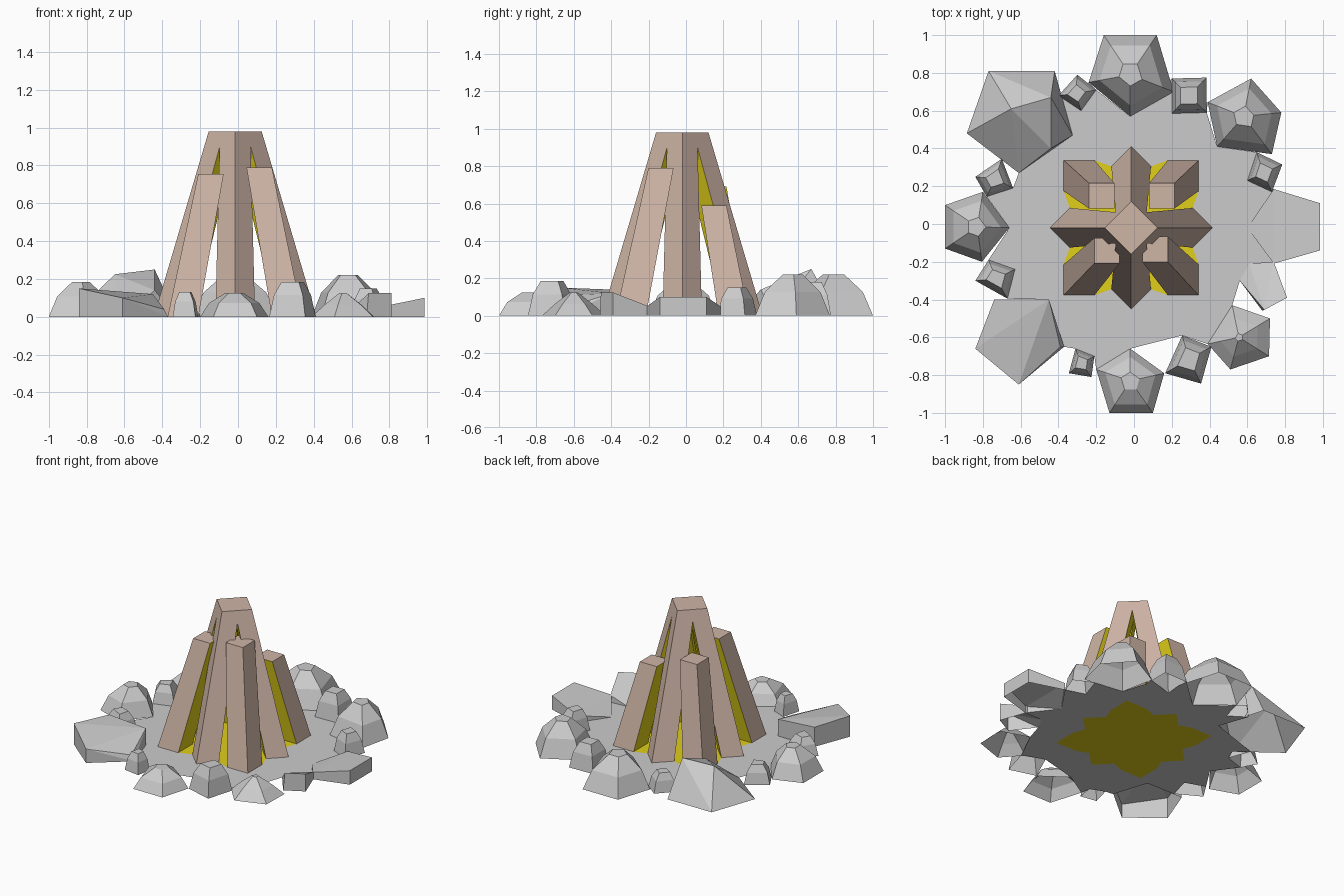
import bpy, bmesh, math

if "Cube" in bpy.data.objects:
    bpy.data.objects.remove(bpy.data.objects["Cube"])


def material(name, rgb):
    m = bpy.data.materials.new(name)
    m.diffuse_color = (*rgb, 1)
    m.use_nodes = True
    m.node_tree.nodes["Principled BSDF"].inputs["Base Color"].default_value = m.diffuse_color
    return m


WOOD = material("wood", (0.62, 0.46, 0.38))
EMBER = material("ember", (0.75, 0.62, 0.01))


def finish(name, bm, mats=()):
    me = bpy.data.meshes.new(name)
    bm.to_mesh(me)
    bm.free()
    for m in mats:
        me.materials.append(m)
    bpy.context.collection.objects.link(bpy.data.objects.new(name, me))


def hull(name, pts):
    """Faceted stone, open underneath."""
    bm = bmesh.new()
    for p in pts:
        bm.verts.new(p)
    res = bmesh.ops.convex_hull(bm, input=bm.verts[:])
    bmesh.ops.delete(bm, geom=[v for v in bm.verts if not v.link_faces], context='VERTS')
    bmesh.ops.dissolve_limit(bm, angle_limit=math.radians(3), verts=bm.verts[:], edges=bm.edges[:])
    bmesh.ops.recalc_face_normals(bm, faces=bm.faces[:])
    under = [f for f in bm.faces if all(v.co.z < 1e-4 for v in f.verts)]
    bmesh.ops.delete(bm, geom=under, context='FACES')
    finish(name, bm)


rim = []  # stone base corners that shape the ground


def dome(name, c, h, base, top=0.27, mid=0.74, midz=0.58):
    rim.extend(base)
    pts = []
    for s, z in ((1, 0), (mid, midz * h), (top, h)):
        pts += [(c[0] + (x - c[0]) * s, c[1] + (y - c[1]) * s, z) for x, y in base]
    hull(name, pts)


def slab(name, base, upper):
    rim.extend(base)
    hull(name, [(x, y, 0) for x, y in base] + upper)


# Large domed stones
dome("stone_back", (-.02, .79), .22, [(-.16, 1), (.12, 1), (.21, .7), (-.02, .57), (-.24, .75)])
dome("stone_back_right", (.58, .57), .22, [(.62, .77), (.78, .59), (.73, .37), (.44, .41), (.39, .645)])
dome("stone_left", (-.83, -.015), .185, [(-1, .1), (-.8, .17), (-.66, -.02), (-.805, -.2), (-1, -.13)])
dome("stone_front", (-.02, -.83), .125, [(-.13, -1), (.1, -1), (.16, -.79), (-.02, -.66), (-.2, -.77)])
dome("stone_front_right", (.555, -.6), .125,
     [(.52, -.43), (.72, -.5), (.715, -.7), (.51, -.77), (.39, -.635)], top=.12, mid=.6, midz=.5)

# Small four-sided stones
small = [
    ((.29, .68), .18, [(.2, .77), (.385, .775), (.385, .59), (.2, .585)]),
    ((-.31, .69), .13, [(-.3, .79), (-.2, .71), (-.28, .6), (-.4, .68)]),
    ((-.735, .24), .13, [(-.7, .345), (-.64, .19), (-.78, .145), (-.84, .25)]),
    ((-.73, -.29), .13, [(-.77, -.19), (-.63, -.24), (-.67, -.395), (-.84, -.3)]),
    ((-.28, -.735), .13, [(-.31, -.66), (-.21, -.7), (-.225, -.81), (-.345, -.79)]),
    ((.29, -.715), .185, [(.255, -.59), (.41, -.65), (.355, -.845), (.165, -.79)]),
    ((.685, .27), .15, [(.65, .38), (.785, .315), (.73, .17), (.6, .23)]),
]
for i, (c, h, base) in enumerate(small):
    dome(f"small_stone_{i + 1}", c, h, base, top=.48, mid=.8, midz=.62)

# Slanted slab stones
slab("slab_back_left", [(-.77, .81), (-.42, .81), (-.325, .47), (-.61, .27), (-.885, .48)],
     [(-.65, .61, .225), (-.44, .67, .25), (-.44, .4, .14)])
slab("slab_front_left", [(-.74, -.4), (-.45, -.4), (-.37, -.65), (-.61, -.85), (-.84, -.66)],
     [(-.84, -.66, .15), (-.74, -.4, .14), (-.45, -.4, .12), (-.61, -.85, .1), (-.39, -.65, .04)])
slab("slab_right", [(.6, -.02), (.74, .185), (.985, .11), (.985, -.14), (.74, -.21)],
     [(.985, .11, .1), (.985, -.14, .1), (.74, .185, .05), (.74, -.21, .05)])
slab("slab_right_front", [(.61, -.21), (.56, -.3), (.68, -.46), (.81, -.39), (.74, -.2)],
     [(.81, -.39, .125), (.69, -.455, .125), (.74, -.2, .05)])

# Logs: square beams leaning inwards, inner faces glowing
foot = []


def log(name, ang, r0, s0, r1, s1, h, c0=(-.015, -.02), c1=(-.015, -.02)):
    """r = radius of beam centre, s = half diagonal; 0 at base, 1 at top."""
    bm = bmesh.new()
    rings = []
    for r, s, z, c in ((r0, s0, 0, c0), (r1, s1, h, c1)):
        ring = []
        for k in range(4):
            a = ang + k * math.pi / 2
            ring.append(bm.verts.new((c[0] + r * math.cos(ang) + s * math.cos(a),
                                      c[1] + r * math.sin(ang) + s * math.sin(a), z)))
        rings.append(ring)
    lo, hi = rings
    foot.extend((lo[k].co.x, lo[k].co.y) for k in (3, 0, 1))
    for k in range(4):
        j = (k + 1) % 4
        f = bm.faces.new((lo[k], lo[j], hi[j], hi[k]))
        f.material_index = 1 if k in (1, 2) else 0
    bm.faces.new(hi)
    finish(name, bm, (WOOD, EMBER))


for i, side in enumerate(("right", "back", "left", "front")):
    log(f"tall_log_{side}", i * math.pi / 2, .325, .105, .06, .08, .98)
for i, (side, h, r1) in enumerate((("back_right", .59, .225), ("back_left", .69, .225),
                                   ("front_left", .755, .185), ("front_right", .79, .175))):
    log(f"short_log_{side}", math.pi / 4 + i * math.pi / 2, .39, .115, r1, .095, h,
        c1=(-.012, -.01))


# Ember bed under the logs, and ground ring around it, both flat
def by_angle(pts):
    return sorted(pts, key=lambda p: math.atan2(p[1] + .02, p[0] + .015))


bed = by_angle(foot)
bm = bmesh.new()
bm.faces.new([bm.verts.new((x, y, 0)) for x, y in bed])
finish("ember_bed", bm, (EMBER,))

bm = bmesh.new()
for loop in (bed, by_angle({p for p in rim if math.hypot(*p) < .8})):
    vs = [bm.verts.new((x, y, 0)) for x, y in loop]
    for a, b in zip(vs, vs[1:] + vs[:1]):
        bm.edges.new((a, b))
bmesh.ops.triangle_fill(bm, edges=bm.edges[:], use_beauty=True, normal=(0, 0, 1))
for f in bm.faces:
    f.normal_update()
    if f.normal.z < 0:
        f.normal_flip()
bmesh.ops.dissolve_limit(bm, angle_limit=.01, verts=bm.verts[:], edges=bm.edges[:])
finish("ground", bm)
